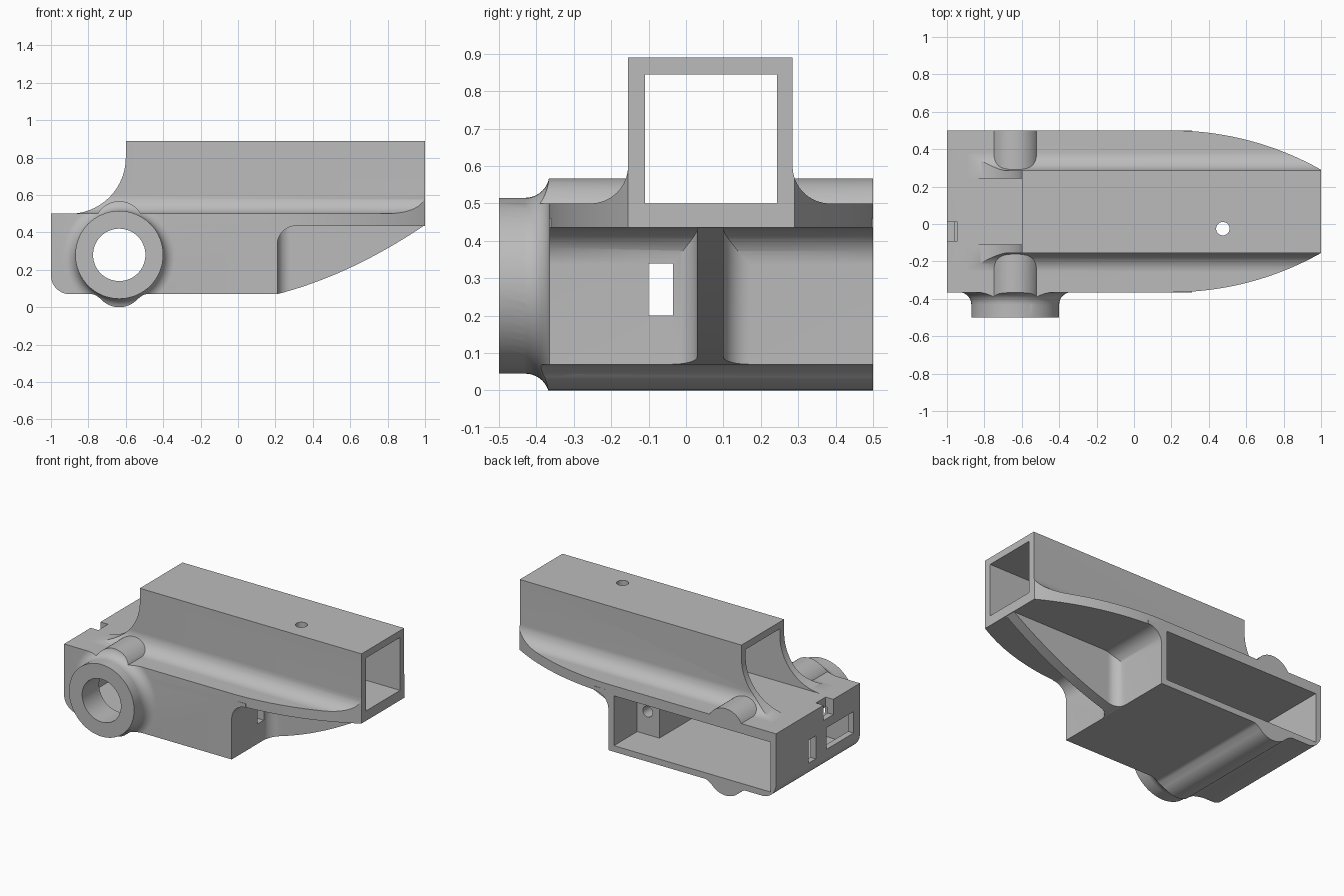
import bpy, bmesh, math
from mathutils import Vector

if "Cube" in bpy.data.objects:
    bpy.data.objects.remove(bpy.data.objects["Cube"])

gray = bpy.data.materials.new("plain gray")
gray.use_nodes = True
gray.diffuse_color = (0.5, 0.5, 0.5, 1)
gray.node_tree.nodes["Principled BSDF"].inputs["Base Color"].default_value = (0.5, 0.5, 0.5, 1)


def prism(name, pts, axis, lo, hi):
    """Extrude a closed 2D profile along an axis (profile uses the other two axes in order)."""
    def place(p, h):
        c = list(p)
        c.insert("xyz".index(axis), h)
        return Vector(c)
    bm = bmesh.new()
    a = [bm.verts.new(place(p, lo)) for p in pts]
    b = [bm.verts.new(place(p, hi)) for p in pts]
    bm.faces.new(a)
    bm.faces.new(b)
    n = len(pts)
    for i in range(n):
        bm.faces.new((a[i], a[(i + 1) % n], b[(i + 1) % n], b[i]))
    bmesh.ops.recalc_face_normals(bm, faces=bm.faces)
    me = bpy.data.meshes.new(name)
    bm.to_mesh(me)
    bm.free()
    me.materials.append(gray)
    ob = bpy.data.objects.new(name, me)
    bpy.context.collection.objects.link(ob)
    return ob


def box(name, x0, x1, y0, y1, z0, z1):
    return prism(name, [(x0, y0), (x1, y0), (x1, y1), (x0, y1)], "z", z0, z1)


def arc(cx, cy, r, a0, a1, n=16):
    return [(cx + r * math.cos(math.radians(a0 + (a1 - a0) * i / n)),
             cy + r * math.sin(math.radians(a0 + (a1 - a0) * i / n))) for i in range(n + 1)]


def circle(cx, cy, r, n=64):
    return arc(cx, cy, r, 0, 360, n)[:-1]


def combine(base, tool, op):
    """Apply a boolean and discard the tool."""
    m = base.modifiers.new("bool", "BOOLEAN")
    m.operation, m.object, m.solver = op, tool, "EXACT"
    bpy.ops.object.select_all(action="DESELECT")
    bpy.context.view_layer.objects.active = base
    base.select_set(True)
    bpy.ops.object.modifier_apply(modifier=m.name)
    bpy.data.objects.remove(tool)
    return base


FRONT, BACK = -0.365, 0.5          # body depth limits
T0, T1 = -0.155, 0.285             # outer tube walls
BX, BZ = -0.635, 0.28              # bore axis

# Upper deck with rectangular tube and root fillets
R = 0.1
deck = [(FRONT, 0.435), (BACK, 0.435), (BACK, 0.5)]
deck += arc(T1 + R, 0.5 + R, R, 270, 180)
deck += [(T1, 0.89), (T0, 0.89)]
deck += arc(T0 - R, 0.5 + R, R, 0, -90) + [(FRONT, 0.5)]
housing = prism("housing", deck, "x", -1, 1)

# Tapered nose outline seen from above
NR = 1.63
side = [(NR * math.sin(t), NR * (1 - math.cos(t))) for t in [0.515 * i / 20 for i in range(21)]]
nose = [(-1.1, FRONT - 0.01), (0.1, FRONT - 0.01), (0.18, FRONT)]
nose += [(0.2 + x, FRONT + d) for x, d in side]
nose += [(0.2 + x, BACK - d) for x, d in reversed(side)]
nose += [(0.18, BACK), (0.1, BACK + 0.01), (-1.1, BACK + 0.01)]
combine(housing, prism("nose_outline", nose, "z", -0.2, 1.2), "INTERSECT")

# Scooped rear end of the tube, then its hollow
scoop = [(-1.2, 0.5)] + arc(-0.9, 0.8, 0.3, -90, 0, 24) + [(-0.6, 1.1), (-1.2, 1.1)]
combine(housing, prism("scoop", scoop, "y", -0.8, 0.8), "DIFFERENCE")
combine(housing, box("tube_hollow", -1.2, 1.2, -0.11, 0.243, 0.5, 0.845), "DIFFERENCE")


# Lower case with rounded corner, bottom bulge and wall fillet
def case_profile(top, fillet):
    p = arc(-0.9, 0.17, 0.1, 180, 270, 10)
    p += arc(-0.785, 0.02, 0.05, 90, 50, 6)
    p += arc(BX, 0.132, 0.132, 222, 318, 20)
    p += arc(-0.485, 0.02, 0.05, 130, 90, 6) + [(0.21, 0.07)]
    if fillet:
        p += arc(0.31, 0.335, 0.1, 180, 90) + [(0.31, top)]
    else:
        p += [(0.21, top)]
    return p + [(-1, top)]


combine(housing, prism("lower_case", case_profile(0.46, True), "y", FRONT, BACK), "UNION")

# Top ridges either side of the tube
for lo, hi in ((FRONT, T0 + 0.01), (T1 - 0.01, BACK)):
    combine(housing, prism("ridge", circle(BX, 0.435, 0.132, 48), "y", lo, hi), "UNION")

# Keel rib flaring into the end wall
keel = [(0.15, 0.07)]
keel += [(0.21 + 0.79 * t, 0.07 + 0.205 * t + 0.165 * t * t) for t in [i / 20 for i in range(21)]]
keel += [(1, 0.46), (0.15, 0.46)]
plan = [(0.15, -0.04), (0.21, -0.04)] + arc(0.28, -0.04, 0.07, 180, 90, 10)
plan += [(1.1, 0.03), (1.1, 0.1)] + arc(0.28, 0.17, 0.07, 270, 180, 10) + [(0.15, 0.17)]
rib = prism("keel_rib", keel, "y", -0.3, 0.4)
combine(rib, prism("rib_plan", plan, "z", 0, 0.6), "INTERSECT")
combine(housing, rib, "UNION")

# Front boss: flared root trimmed to the case silhouette, then a plain ring
bm = bmesh.new()
prof = [(0, -0.3), (0.3, -0.3)] + [(r, y) for r, y in arc(0.3, -0.43, 0.065, 90, 180, 10)] + [(0, -0.43)]
vs = [bm.verts.new((BX + r, y, BZ)) for r, y in prof]
es = [bm.edges.new(e) for e in zip(vs, vs[1:])]
bmesh.ops.spin(bm, geom=vs + es, cent=(BX, 0, BZ), axis=(0, 1, 0), angle=math.tau, steps=64)
bmesh.ops.remove_doubles(bm, verts=bm.verts, dist=1e-5)
bmesh.ops.recalc_face_normals(bm, faces=bm.faces)
me = bpy.data.meshes.new("boss_root")
bm.to_mesh(me)
bm.free()
me.materials.append(gray)
root = bpy.data.objects.new("boss_root", me)
bpy.context.collection.objects.link(root)
trim = prism("trim", case_profile(0.5, False), "y", -0.6, -0.2)
combine(trim, prism("trim_ridge", circle(BX, 0.435, 0.132, 48), "y", -0.6, -0.2), "UNION")
combine(root, trim, "INTERSECT")
combine(housing, root, "UNION")
combine(housing, prism("boss", circle(BX, BZ, 0.235), "y", -0.5, -0.34), "UNION")

# Hollow of the case, open at the back, with a screw block left standing
combine(housing, box("pocket", -0.96, 0.17, -0.325, 0.7, 0.11, 0.435), "DIFFERENCE")
combine(housing, box("screw_block", 0.01, 0.19, -0.345, 0.26, 0.09, 0.45), "UNION")

# Bores, windows and notch
cuts = [
    prism("bore", circle(BX, BZ, 0.14), "y", -0.7, -0.2),
    prism("screw_hole", circle(0.095, 0.26, 0.035, 24), "y", 0, 0.4),
    prism("top_hole", circle(0.475, -0.025, 0.036, 32), "z", 0.3, 1),
    box("end_window", -0.1, 0.4, -0.1, -0.035, 0.2, 0.34),
    box("side_window", -1.1, -0.9, -0.3, -0.02, 0.2, 0.34),
    box("slot", -1.1, -0.9, 0.09, 0.165, 0.18, 0.33),
    box("notch", -1.1, -0.945, -0.09, 0.01, 0.4, 0.6),
]
for c in cuts:
    combine(housing, c, "DIFFERENCE")

# Smooth curved surfaces, crisp edges
bpy.ops.object.select_all(action="DESELECT")
housing.select_set(True)
bpy.context.view_layer.objects.active = housing
bpy.ops.object.shade_smooth_by_angle(angle=math.radians(30))
